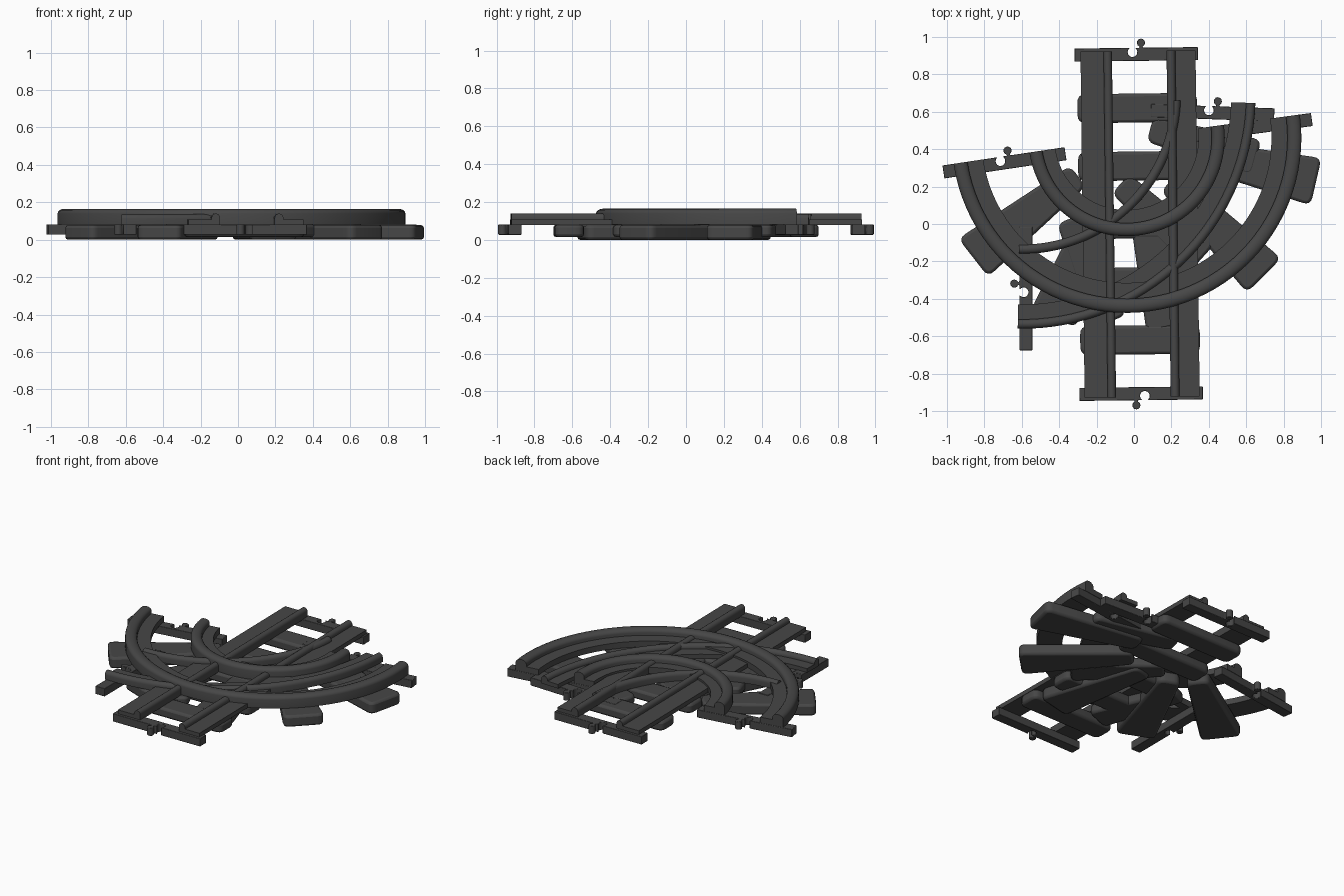
import bpy, bmesh
from math import sin, cos, pi, radians
from mathutils import Matrix, Vector

cube = bpy.data.objects.get("Cube")
if cube:
    bpy.data.objects.remove(cube)

mat = bpy.data.materials.new("dark grey plastic")
mat.use_nodes = True
GREY = (0.062, 0.062, 0.062, 1)
mat.diffuse_color = GREY
bsdf = mat.node_tree.nodes["Principled BSDF"]
bsdf.inputs["Base Color"].default_value = GREY
bsdf.inputs["Roughness"].default_value = 0.6


def finish(name, bm, bevel=0.0):
    bmesh.ops.recalc_face_normals(bm, faces=bm.faces)
    me = bpy.data.meshes.new(name)
    bm.to_mesh(me)
    bm.free()
    me.materials.append(mat)
    ob = bpy.data.objects.new(name, me)
    bpy.context.collection.objects.link(ob)
    if bevel:
        mod = ob.modifiers.new("soft edges", "BEVEL")
        mod.width = bevel
        mod.segments = 2
        mod.limit_method = "ANGLE"
        mod.angle_limit = radians(40)
    bpy.ops.object.select_all(action="DESELECT")
    ob.select_set(True)
    bpy.context.view_layer.objects.active = ob
    bpy.ops.object.shade_smooth_by_angle(angle=radians(35))
    return ob


def sweep(name, profile, path):
    """Carry an (offset, z) profile along a path of (point, normal) pairs."""
    bm = bmesh.new()
    rings = [[bm.verts.new((p.x + n.x * o, p.y + n.y * o, z)) for o, z in profile]
             for p, n in path]
    count = len(profile)
    for a, b in zip(rings, rings[1:]):
        for i in range(count):
            j = (i + 1) % count
            bm.faces.new((a[i], a[j], b[j], b[i]))
    bm.faces.new(rings[0])
    bm.faces.new(rings[-1])
    return finish(name, bm)


def slab(name, outline, z0, z1, frame, bevel):
    """Extrude a flat outline upward and place it."""
    bm = bmesh.new()
    face = bm.faces.new([bm.verts.new((x, y, z0)) for x, y in outline])
    grown = bmesh.ops.extrude_face_region(bm, geom=[face])["geom"]
    bmesh.ops.translate(bm, vec=(0, 0, z1 - z0),
                        verts=[v for v in grown if isinstance(v, bmesh.types.BMVert)])
    bm.transform(frame)
    return finish(name, bm, bevel)


def place(x, y, angle):
    return Matrix.Translation((x, y, 0)) @ Matrix.Rotation(angle, 4, "Z")


def rail_profile(a, b, z0, z1):
    """Upright bar with a rounded top."""
    mid, half = (a + b) / 2, (b - a) / 2
    rise = min(half, 0.025)
    top = [(mid + half * cos(pi * i / 8), z1 - rise + rise * sin(pi * i / 8)) for i in range(9)]
    return [(a, z0), (b, z0)] + top


def bed_profile(a, b, z0, z1):
    return [(a, z0), (b, z0), (b, z1), (a, z1)]


def arc_path(cx, cy, start, end, steps=48):
    path = []
    for i in range(steps + 1):
        t = radians(start + (end - start) * i / steps)
        n = Vector((cos(t), sin(t)))
        path.append((Vector((cx, cy)), n))
    return path


def end_plate(name, x, y, angle):
    """Joining plate with one round socket and one ball hook on its outer edge."""
    half, edge, socket, hook = 0.33, 0.035, -0.02, 0.026
    pts = [(half, edge), (half, -edge), (-half, -edge), (-half, edge)]
    for i in range(13):
        t = radians(125 + 290 * i / 12)
        pts.append((socket + 0.026 * cos(t), 0.012 + 0.026 * sin(t)))
    pts[4] = (pts[4][0], edge)
    pts[-1] = (pts[-1][0], edge)
    pts.append((hook - 0.008, edge))
    for i in range(11):
        t = radians(250 - 320 * i / 10)
        pts.append((hook + 0.022 * cos(t), 0.062 + 0.022 * sin(t)))
    pts.append((hook + 0.012, edge))
    slab(name, pts, 0.027, 0.082, place(x, y, angle), 0.006)


def rounded_tie(name, r0, r1, w0, w1, z0, z1, frame):
    """Tapered sleeper with rounded corners, lying along local x."""
    corners = [Vector(c) for c in ((r0, -w0 / 2), (r1, -w1 / 2), (r1, w1 / 2), (r0, w0 / 2))]
    pts = []
    for i, c in enumerate(corners):
        p = c + (corners[i - 1] - c).normalized() * 0.045
        q = c + (corners[(i + 1) % 4] - c).normalized() * 0.045
        for k in range(5):
            t = k / 4
            pts.append(tuple(p * (1 - t) ** 2 + c * 2 * t * (1 - t) + q * t * t))
    slab(name, pts, z0, z1, frame, 0.015)


# Straight track
TILT = 0.012
tilt = place(0.015, 0, TILT)
straight = [((tilt @ Vector((0, y, 0))).xy, Vector((cos(TILT), sin(TILT)))) for y in (-0.925, 0.925)]
for side, rail, bed in (("right", (-0.167, -0.122), (-0.29, -0.16)),
                        ("left", (0.17, 0.217), (0.21, 0.325))):
    sweep(f"straight_rail_{side}", rail_profile(*rail, 0.078, 0.14), straight)
    sweep(f"straight_bed_{side}", bed_profile(*bed, 0.078, 0.108), straight)
end_plate("straight_plate_back", 0.012, 0.907, TILT)
end_plate("straight_plate_front", 0.038, -0.907, pi + TILT)
for i in range(5):
    rounded_tie(f"straight_tie_{i + 1}", -0.31, 0.33, 0.155, 0.155, 0.015, 0.08,
                tilt @ place(0, -0.62 + 0.31 * i, 0))

# Large half-circle track
CX, CY = -0.04, 0.46
half_circle = arc_path(CX, CY, 188.5, 367.7)
for part, rail, bed in (("outer", (0.86, 0.935), (0.775, 0.87)),
                        ("inner", (0.455, 0.525), (0.385, 0.465))):
    sweep(f"large_curve_{part}_rail", rail_profile(*rail, 0.082, 0.165), half_circle)
    sweep(f"large_curve_{part}_bed", bed_profile(*bed, 0.082, 0.122), half_circle)
for name, deg, turn in (("right", 188.5, pi), ("left", 7.7, 0)):
    t = radians(deg)
    inward = Vector((sin(t), -cos(t))) * (0.035 if turn == 0 else -0.035)
    end_plate(f"large_curve_plate_{name}", CX + 0.665 * cos(t) + inward.x,
              CY + 0.665 * sin(t) + inward.y, t + turn)
for i, deg in enumerate((218, 248, 283, 315, 347)):
    rounded_tie(f"large_curve_tie_{i + 1}", 0.33, 1.04, 0.14, 0.26, 0.0, 0.078,
                place(CX, CY, radians(deg)))

# Quarter-circle track
QX, QY = -0.6, 0.69
quarter = arc_path(QX, QY, 269, 358, 32)
sweep("quarter_curve_outer_rail", rail_profile(1.2, 1.25, 0.08, 0.137), quarter)
sweep("quarter_curve_outer_bed", bed_profile(1.12, 1.21, 0.08, 0.108), quarter)
sweep("quarter_curve_inner_rail", rail_profile(0.8, 0.85, 0.08, 0.137), quarter)
end_plate("quarter_curve_plate_back", 0.42, 0.595, radians(-2))
end_plate("quarter_curve_plate_right", -0.578, -0.345, radians(90))
for i, deg in enumerate((291, 318, 345)):
    rounded_tie(f"quarter_curve_tie_{i + 1}", 0.71, 1.3, 0.14, 0.2, 0.015, 0.08,
                place(QX, QY, radians(deg)))
